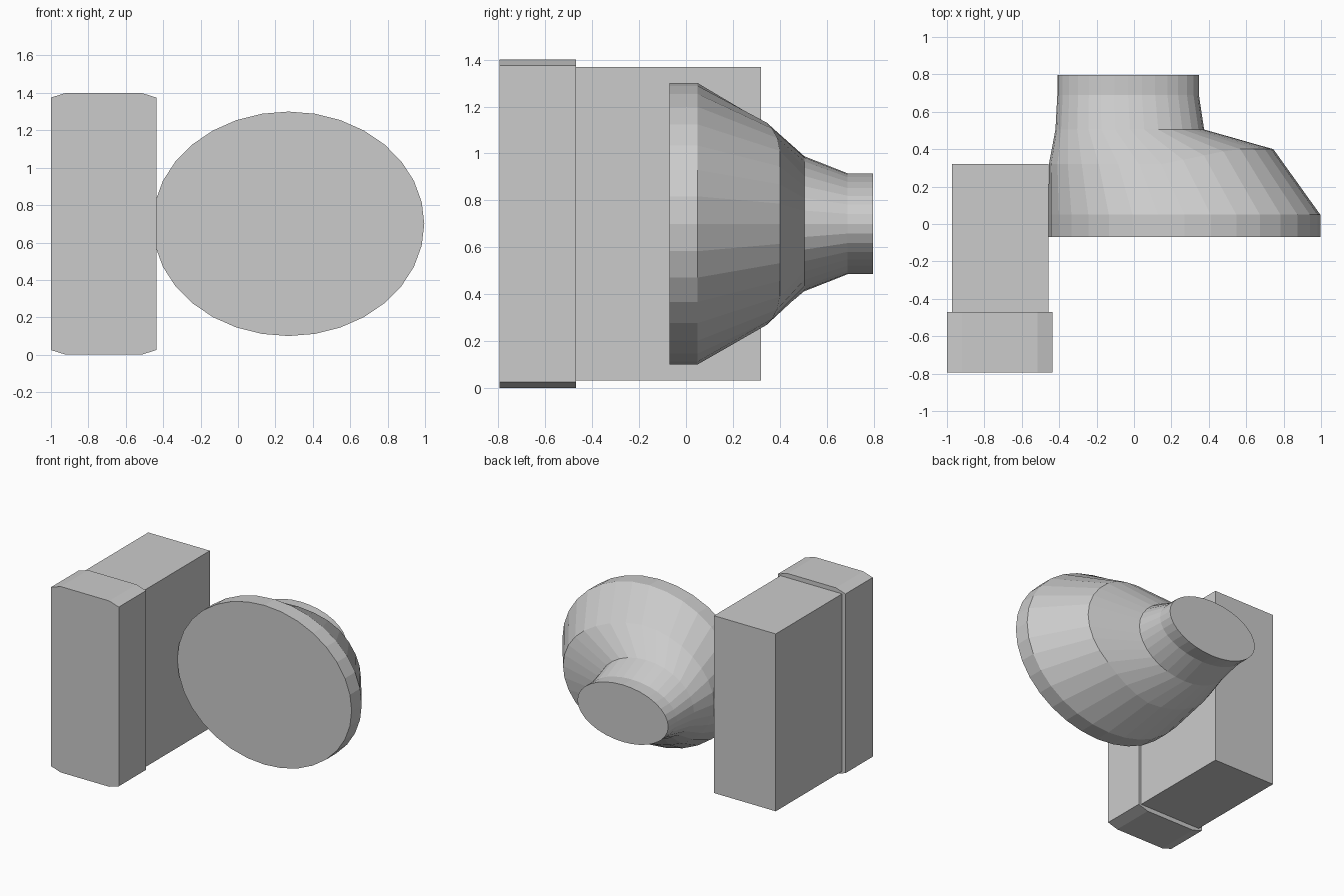
import bpy, bmesh
from math import sin, cos, pi

if "Cube" in bpy.data.objects:
    bpy.data.objects.remove(bpy.data.objects["Cube"])


def loft(name, rings):
    """Skin a list of equal-length closed rings and cap both ends."""
    bm = bmesh.new()
    rows = [[bm.verts.new(p) for p in ring] for ring in rings]
    n = len(rows[0])
    for a, b in zip(rows, rows[1:]):
        for i in range(n):
            j = (i + 1) % n
            bm.faces.new((a[i], a[j], b[j], b[i]))
    bm.faces.new(rows[0])
    bm.faces.new(rows[-1])
    bmesh.ops.recalc_face_normals(bm, faces=bm.faces[:])
    mesh = bpy.data.meshes.new(name)
    bm.to_mesh(mesh)
    bm.free()
    obj = bpy.data.objects.new(name, mesh)
    bpy.context.collection.objects.link(obj)
    return obj


def prism(name, outline, y0, y1):
    return loft(name, [[(x, y, z) for x, z in outline] for y in (y0, y1)])


def oval(y, x0, x1, rz, skew=0.0, n=32):
    """Upright oval ring; skew pushes its +x side backwards."""
    cx, rx = (x0 + x1) / 2, (x1 - x0) / 2
    ring = []
    for i in range(n):
        c, s = cos(2 * pi * i / n), sin(2 * pi * i / n)
        ring.append((cx + rx * c, y + skew * min(1, max(0, c / 0.65)), 0.70 + rz * s))
    return ring


# Front panel with clipped corners
L, R, H = -1.0, -0.437, 1.4
prism("front_panel", [(L, 0.025), (L + 0.08, 0), (R - 0.08, 0), (R, 0.025),
                      (R, H - 0.025), (R - 0.08, H), (L + 0.08, H), (L, H - 0.025)],
      -0.795, -0.47)

# Box housing behind the panel
prism("housing", [(-0.972, 0.032), (-0.458, 0.032), (-0.458, 1.368), (-0.972, 1.368)],
      -0.47, 0.32)

# Lopsided funnel: wide disc rim, tapering to a short oval neck
loft("funnel", [oval(-0.07, -0.457, 0.996, 0.60),
                oval(0.05, -0.457, 0.996, 0.60),
                oval(0.32, -0.455, 0.745, 0.44, 0.08),
                oval(0.505, -0.42, 0.375, 0.288),
                oval(0.69, -0.41, 0.347, 0.215),
                oval(0.797, -0.41, 0.347, 0.215)])
